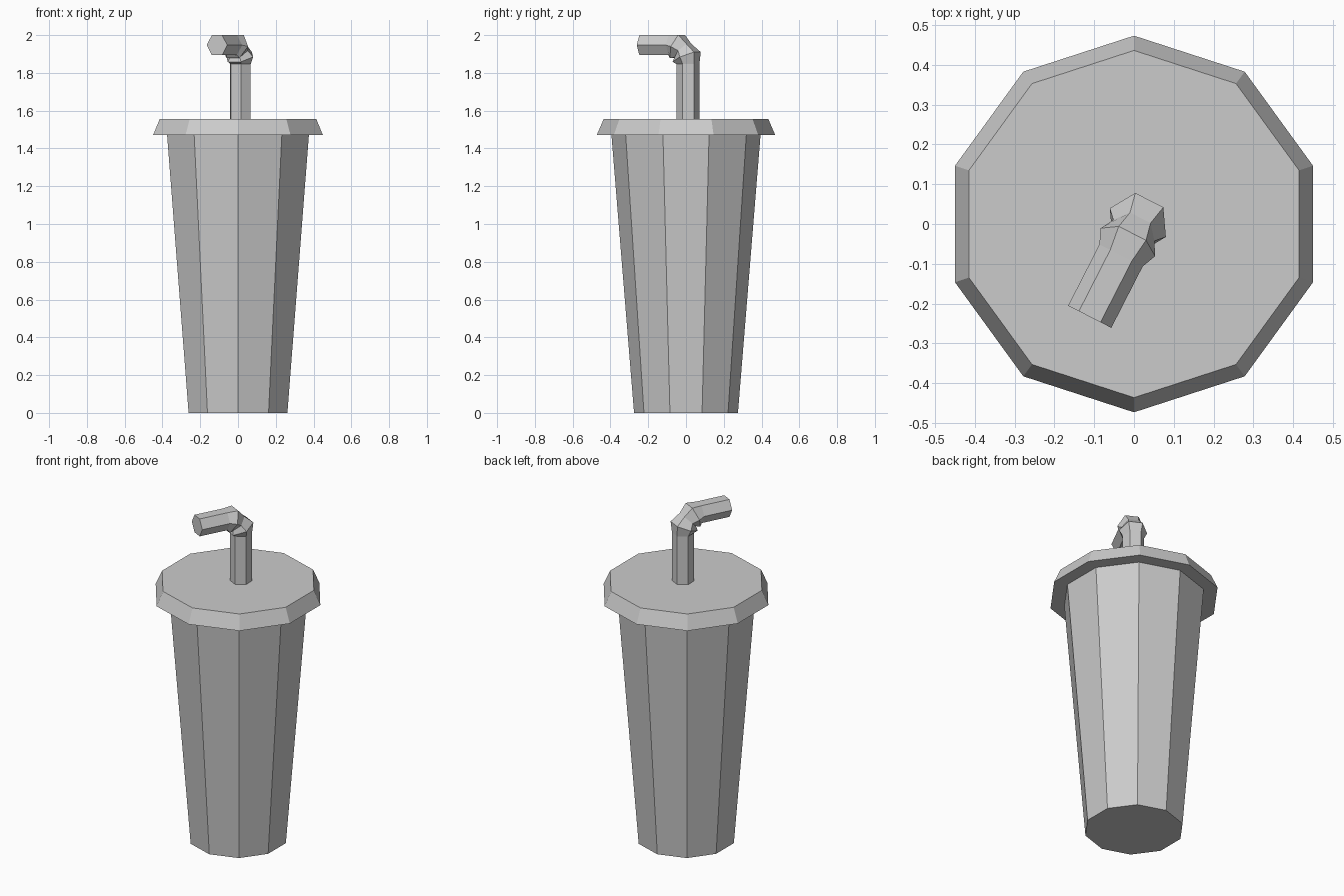
import bpy, bmesh
from math import sin, cos, pi, radians
from mathutils import Vector

cube = bpy.data.objects.get("Cube")
if cube:
    bpy.data.objects.remove(cube, do_unlink=True)

grey = bpy.data.materials.new("plain grey")
grey.use_nodes = True
colour = (0.6, 0.6, 0.6, 1)
grey.diffuse_color = colour
grey.node_tree.nodes["Principled BSDF"].inputs["Base Color"].default_value = colour


def loft(name, rings):
    """Skin a closed, flat-shaded solid through equal-length rings of points."""
    bm = bmesh.new()
    loops = [[bm.verts.new(p) for p in ring] for ring in rings]
    n = len(loops[0])
    for a, b in zip(loops, loops[1:]):
        for i in range(n):
            j = (i + 1) % n
            bm.faces.new((a[i], a[j], b[j], b[i]))
    bm.faces.new(loops[0][::-1])
    bm.faces.new(loops[-1])
    bmesh.ops.recalc_face_normals(bm, faces=bm.faces)
    mesh = bpy.data.meshes.new(name)
    bm.to_mesh(mesh)
    bm.free()
    mesh.materials.append(grey)
    obj = bpy.data.objects.new(name, mesh)
    bpy.context.collection.objects.link(obj)
    return obj


def ring(centre, u, v, radius, sides):
    """Regular polygon in the plane of u and v, with a corner on u."""
    steps = [2 * pi * i / sides for i in range(sides)]
    return [centre + radius * (u * cos(t) + v * sin(t)) for t in steps]


X, Y, Z = Vector((1, 0, 0)), Vector((0, 1, 0)), Vector((0, 0, 1))


def decagon(radius, z):
    return ring(Z * z, Y, -X, radius, 10)


# Tapered cup and flared lid
loft("cup", [decagon(0.275, 0), decagon(0.395, 1.475)])
loft("lid", [decagon(0.473, 1.47), decagon(0.436, 1.555)])

# Bent straw: upright tube, ribbed elbow, level mouthpiece
forward = Vector((-0.455, -0.89, 0)).normalized()
side = forward.cross(Z)
base = Vector((0.013, 0.01, 0))
bend, start = 0.1, 1.847


def straw_ring(angle, radius, drop=0, reach=0):
    a = radians(angle)
    centre = base + forward * (bend * (1 - cos(a)) + reach)
    centre += Z * (start + bend * sin(a) - drop)
    outward = forward * cos(a) - Z * sin(a)
    return ring(centre, side, outward, radius, 6)


tube = 0.061
elbow = [(0, tube), (22, 0.079), (45, 0.058), (68, 0.077), (90, tube)]
rings = [straw_ring(0, tube, drop=start - 1.54)]
rings += [straw_ring(a, r) for a, r in elbow]
rings.append(straw_ring(90, tube, reach=0.173))
loft("straw", rings)
